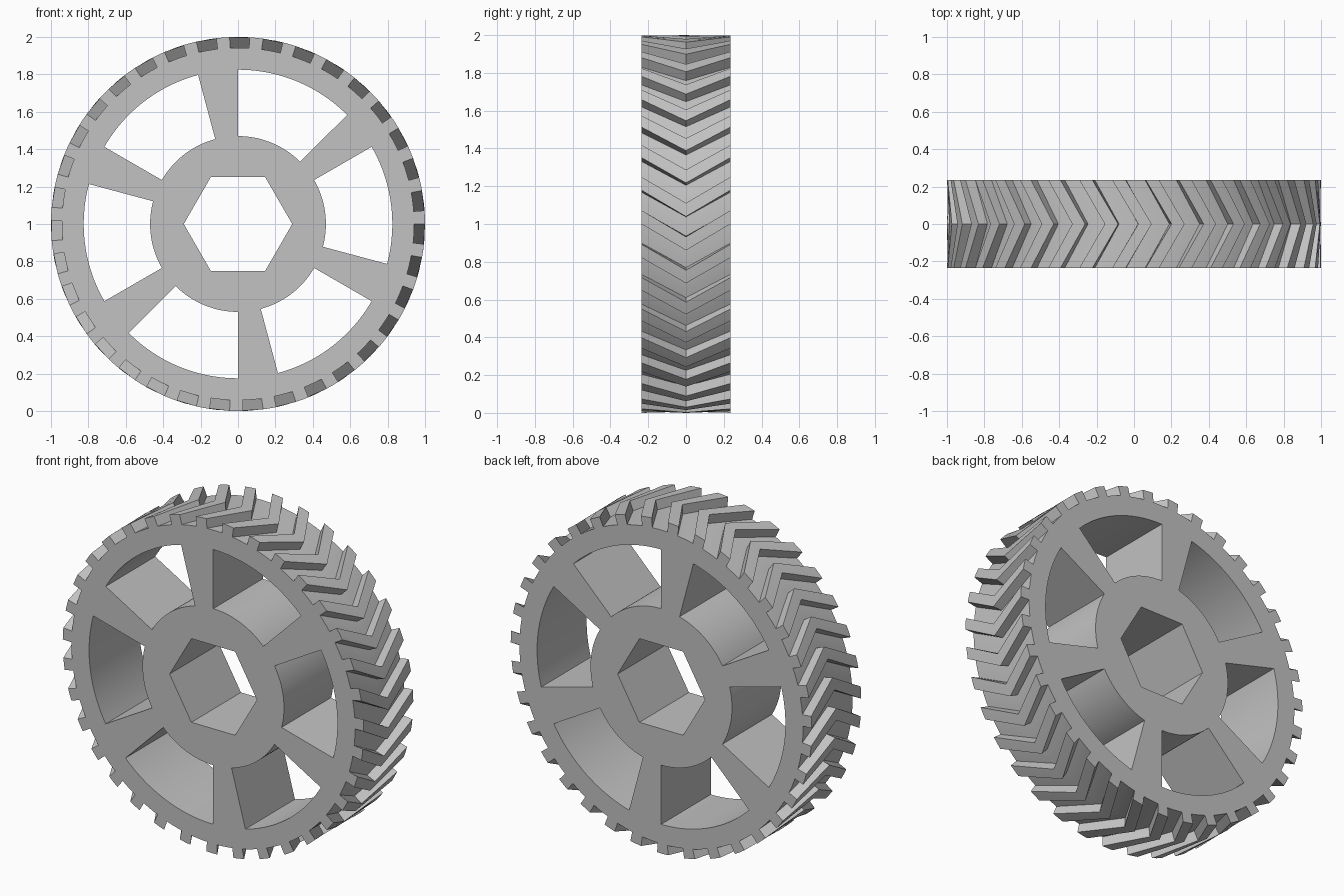
import bpy
import bmesh
import math

cube = bpy.data.objects.get("Cube")
if cube:
    bpy.data.objects.remove(cube, do_unlink=True)

HALF = 0.235            # half of the gear's width
TIP, ROOT = 1.0, 0.942  # tooth radii
TEETH = 35
PITCH = 360 / TEETH
TOOTH = PITCH * 0.4
SWEEP = -8              # degrees the teeth lean at mid width
RIM, HUB, BORE = 0.825, 0.47, 0.29


def arc(radius, start, end, steps):
    """Polar points (radius, degrees) along an arc, both ends included."""
    return [(radius, start + (end - start) * i / steps) for i in range(steps + 1)]


def add_loop(bm, points, y, turn=0):
    verts = []
    for r, a in points:
        t = math.radians(a + turn)
        verts.append(bm.verts.new((r * math.cos(t), y, 1 + r * math.sin(t))))
    return verts


def add_wall(bm, first, second):
    n = len(first)
    for i in range(n):
        j = (i + 1) % n
        bm.faces.new((first[i], first[j], second[j], second[i]))


def rim_edges(bm, loops):
    return [bm.edges.get((v, loop[(i + 1) % len(loop)]))
            for loop in loops for i, v in enumerate(loop)]


# Toothed outline, hexagonal bore and six windows between the spokes
outline = []
for k in range(TEETH):
    a = k * PITCH
    outline += arc(TIP, a, a + TOOTH, 2) + arc(ROOT, a + TOOTH, a + PITCH, 3)
holes = [[(BORE, 60 * k) for k in range(6)]]
for k in range(6):
    a = 45 + 60 * k
    holes.append(arc(RIM, a, a + 45, 20) + arc(HUB, a + 45, a, 20))

bm = bmesh.new()

# Herringbone teeth: lean to mid width, then back again
front = [add_loop(bm, outline, -HALF)]
middle = add_loop(bm, outline, 0, SWEEP)
back = [add_loop(bm, outline, HALF)]
add_wall(bm, front[0], middle)
add_wall(bm, middle, back[0])

# Straight walls of the bore and windows
for hole in holes:
    front.append(add_loop(bm, hole, -HALF))
    back.append(add_loop(bm, hole, HALF))
    add_wall(bm, front[-1], back[-1])

# Flat side faces
for loops, side in ((front, -1), (back, 1)):
    bmesh.ops.triangle_fill(bm, use_beauty=True, use_dissolve=False,
                            edges=rim_edges(bm, loops), normal=(0, side, 0))
bmesh.ops.recalc_face_normals(bm, faces=bm.faces)

mesh = bpy.data.meshes.new("herringbone_gear")
bm.to_mesh(mesh)
bm.free()
gear = bpy.data.objects.new("herringbone_gear", mesh)
bpy.context.collection.objects.link(gear)

# Plain grey finish
grey = bpy.data.materials.new("plain_grey")
grey.use_nodes = True
colour = (0.54, 0.54, 0.54, 1)
grey.diffuse_color = colour
grey.node_tree.nodes["Principled BSDF"].inputs["Base Color"].default_value = colour
mesh.materials.append(grey)

bpy.ops.object.select_all(action="DESELECT")
gear.select_set(True)
bpy.context.view_layer.objects.active = gear
bpy.ops.object.shade_smooth_by_angle(angle=math.radians(25))
